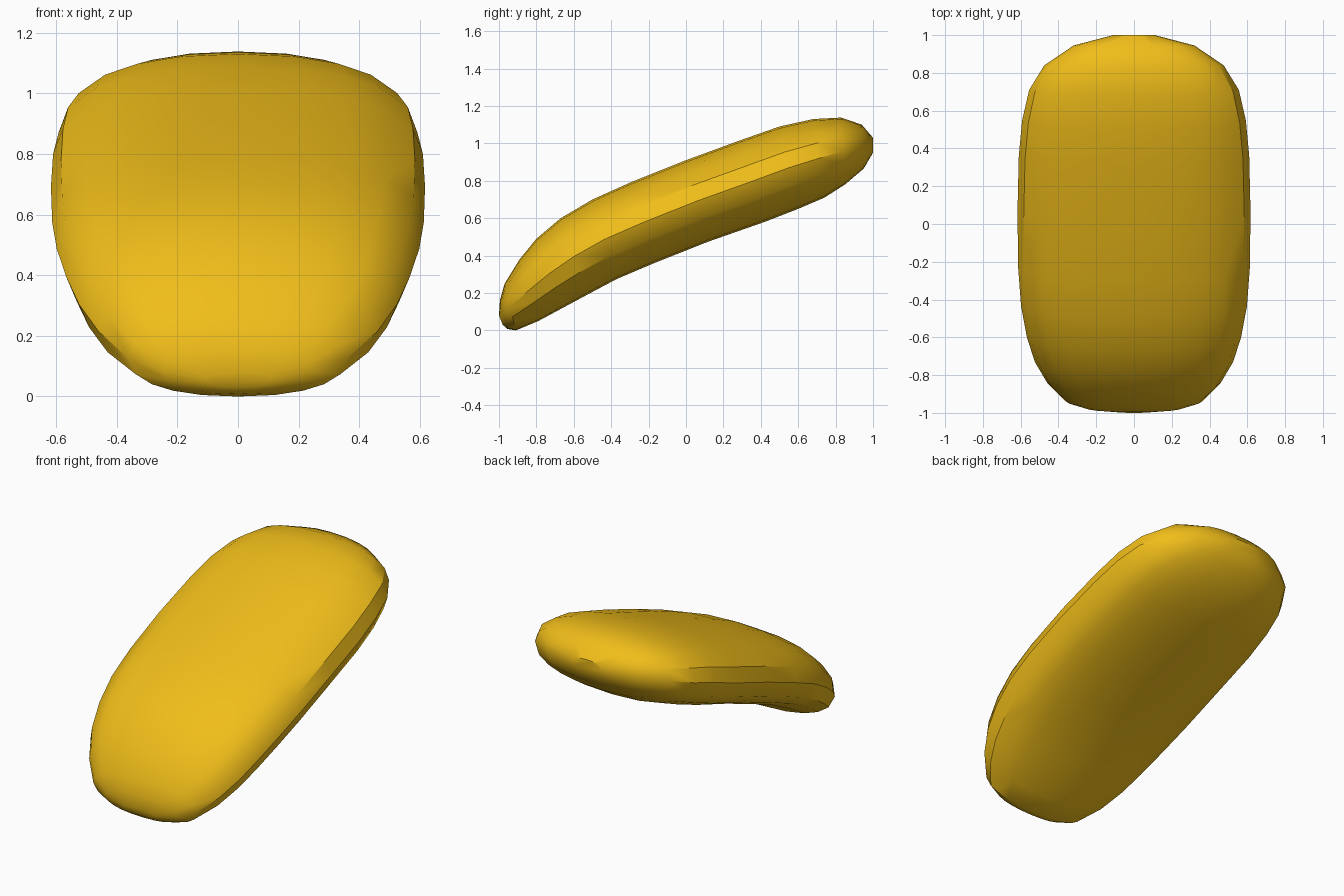
import bpy, bmesh
from math import sin, cos, radians, copysign

if "Cube" in bpy.data.objects:
    bpy.data.objects.remove(bpy.data.objects["Cube"])

# Stations along the length: top y, top z, bottom y, bottom z, half width
STATIONS = [
    (-1.0, .08, -.98, .03, .11), (-.995, .16, -.955, .008, .25),
    (-.97, .25, -.91, .0, .36), (-.89, .38, -.79, .05, .46),
    (-.80, .49, -.66, .12, .525), (-.67, .60, -.53, .19, .567),
    (-.50, .70, -.37, .275, .598), (-.30, .79, -.17, .36, .613),
    (0, .91, .12, .475, .617), (.30, 1.02, .42, .58, .61),
    (.50, 1.09, .60, .65, .592), (.68, 1.13, .74, .71, .555),
    (.83, 1.138, .85, .78, .475), (.94, 1.10, .95, .865, .32),
    (1.0, 1.03, 1.0, .95, .11),
]
# Angles down one side of the cross-section, from top to bottom
HALF = [90, 73, 56, 40, 20, 0, -22, -40, -56, -73, -90]
ANGLES = HALF + [180 - a for a in reversed(HALF[1:-1])]
EXPONENT = 2.25


def soft(v):
    return copysign(abs(v) ** (2 / EXPONENT), v) if abs(v) > 1e-6 else 0.0


# Curved pad: rounded cross-sections lofted along the bent length
bm = bmesh.new()
rings = []
for ty, tz, by, bz, w in STATIONS:
    ring = []
    for a in ANGLES:
        t = (soft(sin(radians(a))) + 1) / 2
        ring.append(bm.verts.new((w * soft(cos(radians(a))),
                                  by + (ty - by) * t, bz + (tz - bz) * t)))
    rings.append(ring)
n = len(ANGLES)
for r0, r1 in zip(rings, rings[1:]):
    for i in range(n):
        j = (i + 1) % n
        bm.faces.new((r0[i], r0[j], r1[j], r1[i]))
bm.faces.new(rings[0])
bm.faces.new(rings[-1])
bmesh.ops.recalc_face_normals(bm, faces=bm.faces)

mesh = bpy.data.meshes.new("curved_pad")
bm.to_mesh(mesh)
bm.free()
pad = bpy.data.objects.new("curved_pad", mesh)
bpy.context.collection.objects.link(pad)

# Yellow finish
mat = bpy.data.materials.new("yellow")
mat.diffuse_color = (0.87, 0.51, 0.01, 1)
mat.use_nodes = True
mat.node_tree.nodes["Principled BSDF"].inputs["Base Color"].default_value = mat.diffuse_color
mesh.materials.append(mat)

bpy.context.view_layer.objects.active = pad
pad.select_set(True)
bpy.ops.object.shade_smooth_by_angle(angle=radians(35))
